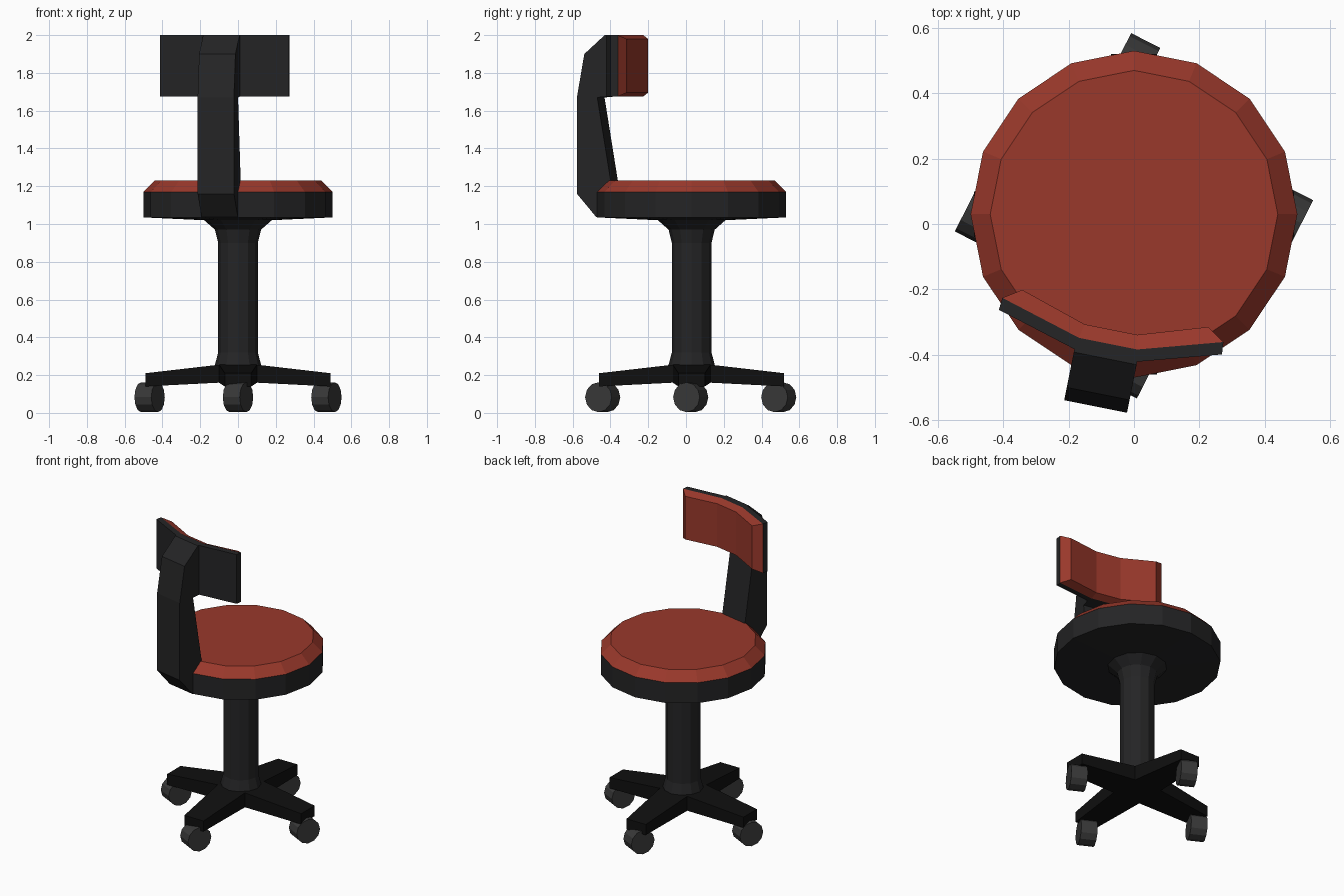
import bpy, bmesh, math
from mathutils import Matrix, Vector

if "Cube" in bpy.data.objects:
    bpy.data.objects.remove(bpy.data.objects["Cube"])

CY = 0.03                      # column axis in y
TURN = math.radians(-11.3)     # backrest swivel about the column


def material(name, rgb):
    m = bpy.data.materials.new(name)
    m.diffuse_color = (*rgb, 1)
    m.use_nodes = True
    m.node_tree.nodes["Principled BSDF"].inputs["Base Color"].default_value = m.diffuse_color
    return m


RED = material("red_fabric", (0.32, 0.04, 0.024))
DARK = material("dark_plastic", (0.018, 0.018, 0.019))
BLACK = material("black_base", (0.005, 0.005, 0.005))
GREY = material("caster_grey", (0.04, 0.04, 0.04))


def make(name, verts, faces, mat, matrix=Matrix()):
    me = bpy.data.meshes.new(name)
    me.from_pydata([matrix @ Vector(v) for v in verts], [], faces)
    bm = bmesh.new()
    bm.from_mesh(me)
    bmesh.ops.remove_doubles(bm, verts=bm.verts, dist=1e-5)
    bmesh.ops.recalc_face_normals(bm, faces=bm.faces)
    bm.to_mesh(me)
    bm.free()
    me.materials.append(mat)
    ob = bpy.data.objects.new(name, me)
    bpy.context.collection.objects.link(ob)
    return ob


def loft(name, rings, mat, matrix=Matrix()):
    """Skin a list of equal-length closed rings and cap both ends."""
    n = len(rings[0])
    verts = [v for r in rings for v in r]
    faces = [(k * n + i, k * n + (i + 1) % n, (k + 1) * n + (i + 1) % n, (k + 1) * n + i)
             for k in range(len(rings) - 1) for i in range(n)]
    faces += [tuple(range(n)), tuple(range(len(verts) - n, len(verts)))]
    return make(name, verts, faces, mat, matrix)


def turned(name, profile, sides, mat, matrix):
    """Revolve (radius, z) points, first vertex on +y."""
    step = math.tau / sides
    rings = [[(r * math.sin(i * step), r * math.cos(i * step), z) for i in range(sides)]
             for r, z in profile]
    return loft(name, rings, mat, matrix)


AXIS = Matrix.Translation((0, CY, 0))
BACK = AXIS @ Matrix.Rotation(TURN, 4, 'Z')

# seat shell, cushion and column
turned("seat_shell", [(0.18, 1.02), (0.5, 1.035), (0.5, 1.17)], 16, DARK, AXIS)
turned("seat_cushion", [(0.5, 1.17), (0.44, 1.23)], 16, RED, AXIS)
turned("column", [(0.125, 0.23), (0.122, 0.255), (0.105, 0.32), (0.105, 0.9),
                  (0.122, 0.97), (0.18, 1.021)], 12, DARK, AXIS)

# four-armed star base
verts, faces = [], []
for k in range(4):
    rot = Matrix.Rotation(k * math.pi / 2, 4, 'Z')
    b = len(verts)
    for zc, zt in ((0.255, 0.21), (0.16, 0.14)):
        verts += [rot @ Vector(p) for p in ((0, 0, zc), (0.1, -0.1, zc), (0.49, -0.07, zt),
                                            (0.49, 0.07, zt), (0.1, 0.1, zc))]
    faces += [tuple(b + i for i in f) for f in (
        (0, 1, 4), (1, 2, 3, 4), (5, 9, 6), (6, 9, 8, 7),
        (1, 6, 7, 2), (2, 7, 8, 3), (3, 8, 9, 4))]
make("star_base", verts, faces, BLACK, AXIS)

# casters, all swivelled the same way
for k in range(4):
    a = k * math.pi / 2
    m = (Matrix.Translation((0.468 * math.cos(a), 0.025 + 0.466 * math.sin(a), 0.083))
         @ Matrix.Rotation(math.radians(-27), 4, 'Z') @ Matrix.Rotation(math.pi / 2, 4, 'Y'))
    turned(f"caster_{k + 1}", [(0.079, -0.05), (0.079, 0.05)], 12, GREY, m)

# backrest stem: side profile (distance from axis, z) extruded sideways
stem = [(0.495, 1.036), (0.6, 1.16), (0.6, 1.67), (0.56, 1.9), (0.45, 2.0),
        (0.43, 2.0), (0.43, 1.675), (0.49, 1.67), (0.41, 1.18), (0.41, 1.036)]
loft("backrest_stem", [[(x, -r, z) for r, z in stem] for x in (-0.098, 0.098)], DARK, BACK)


# curved backrest: plate behind, bevelled pad in front
def arc(end, mid, z0, z1):
    """Vertical curved strip outline as lower row then upper row."""
    row = [(-end[0], end[1]), (-mid[0], mid[1]), mid, end]
    return [[(x, -r, z) for x, r in row] for z in (z0, z1)]


def curved_slab(name, a, b, mat):
    verts = a[0] + a[1] + b[0] + b[1]
    faces = []
    for i in range(3):
        faces += [(i, i + 1, i + 5, i + 4), (i + 8, i + 9, i + 13, i + 12),
                  (i, i + 1, i + 9, i + 8), (i + 4, i + 5, i + 13, i + 12)]
    faces += [(0, 4, 12, 8), (3, 7, 15, 11)]
    make(name, verts, faces, mat, BACK)


rear = arc((0.348, 0.368), (0.097, 0.441), 1.675, 2.0)
seam = arc((0.345, 0.33), (0.091, 0.404), 1.675, 2.0)
face = arc((0.29, 0.294), (0.082, 0.36), 1.695, 1.98)
curved_slab("backrest_plate", rear, seam, DARK)
curved_slab("backrest_pad", seam, face, RED)
